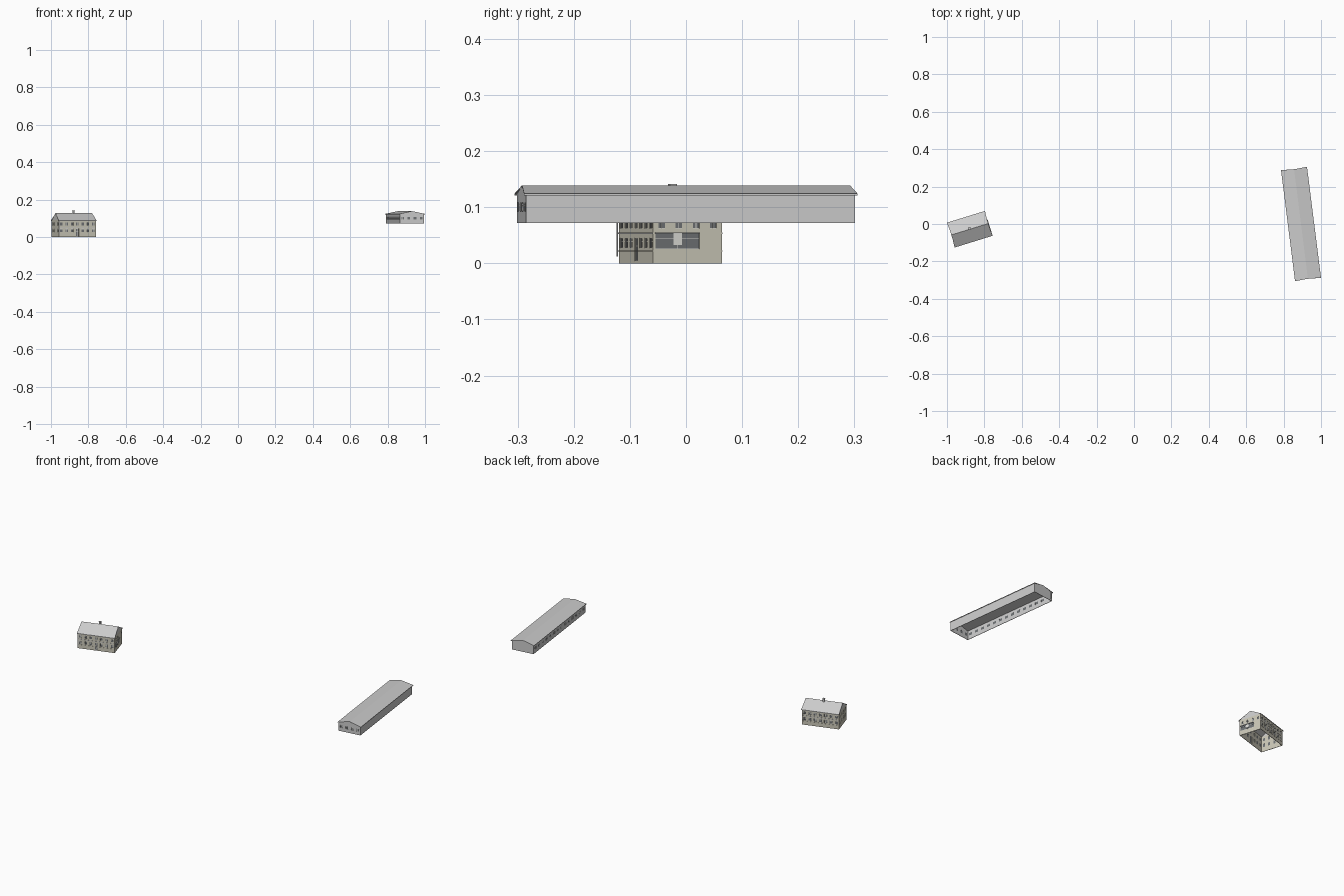
import bpy, bmesh, math
from mathutils import Matrix, Vector

if "Cube" in bpy.data.objects:
    bpy.data.objects.remove(bpy.data.objects["Cube"])


def material(name, rgb):
    m = bpy.data.materials.new(name)
    m.diffuse_color = (*rgb, 1)
    m.use_nodes = True
    m.node_tree.nodes["Principled BSDF"].inputs["Base Color"].default_value = m.diffuse_color
    return m


PLASTER = material("plaster", (0.60, 0.58, 0.48))
FRAME = material("frame", (0.72, 0.72, 0.68))
GLASS = material("glass", (0.16, 0.17, 0.18))


def make(name, bm, place, mat=None, thick=0):
    me = bpy.data.meshes.new(name)
    bm.to_mesh(me)
    bm.free()
    ob = bpy.data.objects.new(name, me)
    bpy.context.collection.objects.link(ob)
    ob.matrix_world = place
    if mat:
        me.materials.append(mat)
    if thick:
        mod = ob.modifiers.new("thickness", "SOLIDIFY")
        mod.thickness = thick
        mod.offset = -1
    return ob


def add_box(bm, lo, hi):
    lo, hi = Vector(lo), Vector(hi)
    size = hi - lo
    bmesh.ops.create_cube(bm, size=1, matrix=Matrix.Translation((lo + hi) / 2)
                          @ Matrix.Diagonal((*size, 1)))


def box(name, lo, hi, place, mat=None):
    bm = bmesh.new()
    add_box(bm, lo, hi)
    return make(name, bm, place, mat)


def wall(name, place, length, z0, z1, holes, mat=None):
    """Flat wall in local xz facing -y, with framed openings (u0, u1, z0, z1)."""
    us = sorted({-length / 2, length / 2, *[h[0] for h in holes], *[h[1] for h in holes]})
    zs = sorted({z0, z1, *[h[2] for h in holes], *[h[3] for h in holes]})
    bm = bmesh.new()
    grid = [[bm.verts.new((u, 0, z)) for z in zs] for u in us]
    for i in range(len(us) - 1):
        for j in range(len(zs) - 1):
            u, z = (us[i] + us[i + 1]) / 2, (zs[j] + zs[j + 1]) / 2
            if not any(h[0] < u < h[1] and h[2] < z < h[3] for h in holes):
                bm.faces.new((grid[i][j], grid[i + 1][j], grid[i + 1][j + 1], grid[i][j + 1]))
    make(name, bm, place, mat, 0.002)
    if not holes:
        return
    # recessed panes and glazing bars
    panes, bars = bmesh.new(), bmesh.new()
    t = 0.0006
    for a, b, c, d in holes:
        add_box(panes, (a, 0.0012, c), (b, 0.0018, d))
        m = (a + b) / 2
        add_box(bars, (m - t, 0.0004, c), (m + t, 0.0012, d))
        for z in (c + t, c + (d - c) * 0.65, d - t):
            add_box(bars, (a, 0.0004, z - t), (b, 0.0012, z + t))
    make(name + "_panes", panes, place, GLASS)
    make(name + "_glazing_bars", bars, place, FRAME)


def row(n, length, w, z0, z1, skip=()):
    step = length / n
    mids = [(-length / 2 + step * (i + 0.5)) for i in range(n) if i not in skip]
    return [(m - w / 2, m + w / 2, z0, z1) for m in mids]


def building(name, place, size, z, roof_size, inset, holes, mat, gable_mat):
    """Open shell with four walls, two gables and a pitched roof, ridge along x."""
    (L, W), (base, eave, ridge), (RL, RW) = size, z, roof_size
    sides = {"front": (0, W / 2, L), "right": (90, L / 2, W),
             "back": (180, W / 2, L), "left": (270, L / 2, W)}
    slope = (ridge - eave) / (RW / 2)
    top = ridge - slope * W / 2 - 0.002
    for side, (angle, dist, length) in sides.items():
        m = place @ Matrix.Rotation(math.radians(angle), 4, "Z") @ Matrix.Translation((0, -dist, 0))
        wall(f"{name}_{side}_wall", m, length, base, top, holes.get(side, []), mat)
        if side in ("left", "right"):
            bm = bmesh.new()
            bm.faces.new([bm.verts.new(p) for p in
                          ((-W / 2, 0, top), (W / 2, 0, top), (0, 0, ridge - 0.002))])
            make(f"{name}_{side}_gable", bm, m, gable_mat, 0.002)
    # roof slopes, ridge slightly shorter than the eaves
    bm = bmesh.new()
    ends = []
    for s in (-1, 1):
        ends.append([bm.verts.new(p) for p in
                     ((s * RL / 2, -RW / 2, eave), (s * (RL / 2 - inset), 0, ridge),
                      (s * RL / 2, RW / 2, eave))])
    a, b = ends
    bm.faces.new((a[0], b[0], b[1], a[1]))
    bm.faces.new((a[1], b[1], b[2], a[2]))
    make(f"{name}_roof", bm, place, None, 0.002)
    # gutters along both eaves
    for s in (-1, 1):
        y = s * (RW / 2 - 0.001)
        box(f"{name}_gutter", (-RL / 2, y - 0.001, eave - 0.003),
            (RL / 2, y + 0.001, eave - 0.0005), place)


# small two-storey house
house = Matrix.Translation((-0.878, -0.028, 0)) @ Matrix.Rotation(math.radians(17.2), 4, "Z")
L, W = 0.207, 0.128
upper, lower = (0.062, 0.078), (0.027, 0.045)
entry = (-0.060, 0.022, 0.025, 0.055)
house_holes = {
    "front": row(7, L, 0.014, *upper) + row(7, L, 0.014, *lower, skip=(3,))
             + [(-0.008, 0.008, 0.004, 0.045)],
    "back": row(7, L, 0.017, *upper) + row(7, L, 0.017, *lower),
    "left": row(4, W, 0.012, *upper) + row(4, W, 0.012, *lower),
    "right": row(4, W, 0.012, *upper) + [entry],
}
building("house", house, (L, W), (0, 0.089, 0.128), (0.213, 0.139), 0.005,
         house_holes, PLASTER, None)

# plinth and floor band around the long sides
for s in (-1, 1):
    y = s * (W / 2 + 0.0006)
    box("house_floor_band", (-L / 2, y - 0.0006, 0.052), (L / 2, y + 0.0006, 0.055), house)
    box("house_sill_band", (-L / 2, y - 0.0006, 0.021), (L / 2, y + 0.0006, 0.023), house, PLASTER)

# wide side opening: doors leaf and lintel
box("side_door_leaf", (L / 2 - 0.0008, -0.026, 0.033), (L / 2 + 0.0006, -0.010, 0.053), house, FRAME)
box("side_lintel", (L / 2, -0.061, 0.053), (L / 2 + 0.003, 0.022, 0.055), house)

# chimney and cap
box("chimney", (-0.005, -0.001, 0.118), (0.005, 0.009, 0.139), house)
box("chimney_cap", (-0.0065, -0.0025, 0.139), (0.0065, 0.0105, 0.141), house)

# drainpipe
box("house_drainpipe", (-0.100, -0.069, 0.012), (-0.098, -0.067, 0.088), house)

# long low hall
hall = Matrix.Translation((0.893, 0, 0)) @ Matrix.Rotation(math.radians(97.2), 4, "Z")
HL, HW = 0.591, 0.131
hall_holes = {
    "left": row(4, HW, 0.014, 0.092, 0.108),
    "back": row(14, HL, 0.020, 0.094, 0.108),
}
building("hall", hall, (HL, HW), (0.072, 0.124, 0.139), (0.599, 0.140), 0.005,
         hall_holes, None, None)
box("hall_drainpipe", (HL / 2, 0.055, 0.085), (HL / 2 + 0.002, 0.057, 0.124), hall)
